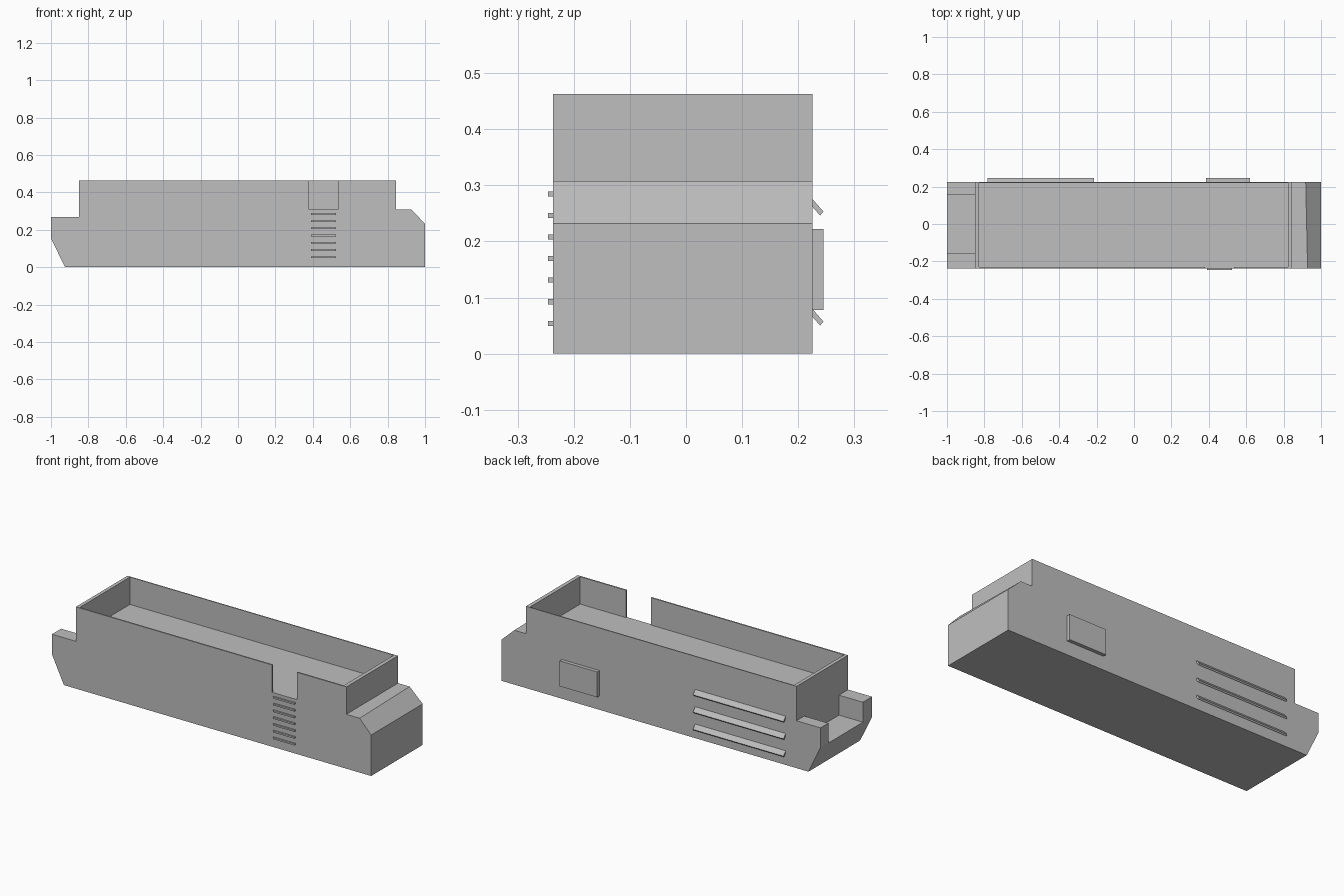
import bpy
import bmesh
from mathutils import Vector

cube = bpy.data.objects.get("Cube")
if cube:
    bpy.data.objects.remove(cube, do_unlink=True)

FRONT, BACK = -0.237, 0.225

grey = bpy.data.materials.new("plain_grey")
grey.use_nodes = True
grey.diffuse_color = (0.52, 0.52, 0.52, 1)
grey.node_tree.nodes["Principled BSDF"].inputs["Base Color"].default_value = (0.52, 0.52, 0.52, 1)


def prism(name, points, sweep):
    """Close a flat outline and sweep it along a vector."""
    bm = bmesh.new()
    face = bm.faces.new([bm.verts.new(p) for p in points])
    swept = bmesh.ops.extrude_face_region(bm, geom=[face])["geom"]
    moved = [g for g in swept if isinstance(g, bmesh.types.BMVert)]
    bmesh.ops.translate(bm, verts=moved, vec=Vector(sweep))
    bmesh.ops.recalc_face_normals(bm, faces=bm.faces)
    mesh = bpy.data.meshes.new(name)
    bm.to_mesh(mesh)
    bm.free()
    mesh.materials.append(grey)
    obj = bpy.data.objects.new(name, mesh)
    bpy.context.collection.objects.link(obj)
    return obj


def box(name, x, y, z):
    base = [(x[0], y[0], z[0]), (x[1], y[0], z[0]), (x[1], y[1], z[0]), (x[0], y[1], z[0])]
    return prism(name, base, (0, 0, z[1] - z[0]))


def cut(target, cutter):
    """Subtract the cutter, keep the result and drop the cutter."""
    cutter.hide_render = True
    mod = target.modifiers.new("cut", "BOOLEAN")
    mod.operation = "DIFFERENCE"
    mod.solver = "EXACT"
    mod.object = cutter
    bpy.context.view_layer.update()
    graph = bpy.context.evaluated_depsgraph_get()
    mesh = bpy.data.meshes.new_from_object(target.evaluated_get(graph))
    target.modifiers.clear()
    target.data = mesh
    bpy.data.objects.remove(cutter, do_unlink=True)


# Hull: side outline swept across the width
outline = [(-0.925, 0), (1, 0), (1, 0.232), (0.928, 0.308), (0.845, 0.308),
           (0.845, 0.463), (-0.85, 0.463), (-0.85, 0.268), (-1, 0.268), (-1, 0.155)]
hull = prism("hull", [(x, FRONT, z) for x, z in outline], (0, BACK - FRONT, 0))

# The sloped nose is slightly longer on the back side
for v in hull.data.vertices:
    if 0.9 < v.co.x < 0.95 and v.co.y > 0:
        v.co.x = 0.918

# Open tray, side doorway and end slot
cut(hull, box("tray_cutter", (-0.83, 0.823), (FRONT + 0.008, BACK - 0.006), (0.308, 0.6)))
cut(hull, box("doorway_cutter", (0.38, 0.535), (-0.4, -0.1), (0.308, 0.6)))
cut(hull, box("slot_cutter", (-1.1, -0.85), (-0.155, 0.155), (0.155, 0.35)))

# Ladder rungs below the doorway
for i in range(7):
    z = 0.054 + i * 0.0384
    box(f"ladder_rung_{i + 1}", (0.39, 0.525), (FRONT - 0.009, FRONT), (z - 0.0045, z + 0.0045))

# Raised hatch on the back
box("back_hatch", (0.385, 0.62), (BACK, BACK + 0.02), (0.078, 0.222))

# Slanted louvers on the back
for i in range(3):
    top = 0.08 + i * 0.098
    section = [(0, 0), (0.02, -0.023), (0.014, -0.03), (0, -0.014)]
    prism(f"louver_{i + 1}", [(-0.782, BACK + y, top + z) for y, z in section], (0.567, 0, 0))
